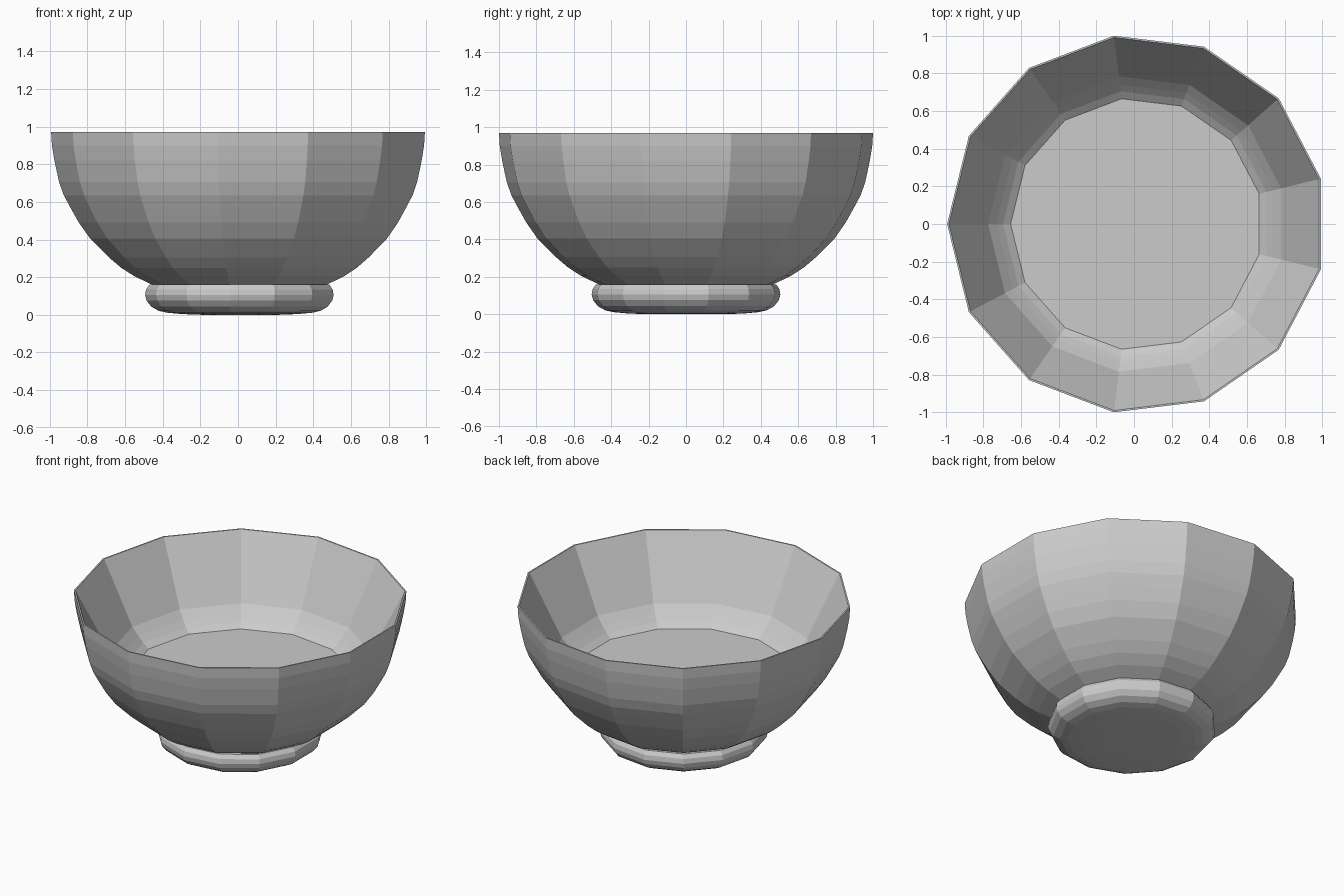
import bpy, bmesh
from math import cos, sin, pi

if "Cube" in bpy.data.objects:
    bpy.data.objects.remove(bpy.data.objects["Cube"])

SIDES = 13
AXIS_X = 0.0146  # odd-sided shape: shift the axis so its bounds are centred


def lathe(name, profile, cap_start=False, cap_end=False):
    """Revolve (radius, z) points into a faceted 13-sided shell."""
    bm = bmesh.new()
    rings = [[bm.verts.new((AXIS_X + r * cos(pi + 2 * pi * i / SIDES),
                            r * sin(pi + 2 * pi * i / SIDES), z))
              for i in range(SIDES)] for r, z in profile]
    for a, b in zip(rings, rings[1:]):
        for i in range(SIDES):
            j = (i + 1) % SIDES
            bm.faces.new((a[i], a[j], b[j], b[i]))
    if cap_start:
        bm.faces.new(rings[0][::-1])
    if cap_end:
        bm.faces.new(rings[-1])
    mesh = bpy.data.meshes.new(name)
    bm.to_mesh(mesh)
    bm.free()
    obj = bpy.data.objects.new(name, mesh)
    bpy.context.collection.objects.link(obj)
    return obj


# Bowl: outer wall up to the thin rim, then down the inner wall to the floor
lathe("bowl", [
    (0.47, 0.16), (0.565, 0.205), (0.635, 0.25), (0.70, 0.305),
    (0.80, 0.405), (0.86, 0.49), (0.905, 0.57), (0.94, 0.635),
    (0.965, 0.705), (0.99, 0.82), (1.003, 0.90), (1.0073, 0.97),
    (0.998, 0.97), (0.79, 0.575), (0.745, 0.525), (0.71, 0.49), (0.67, 0.46),
], cap_start=True, cap_end=True)

# Rounded foot under the bowl
lathe("foot", [
    (0.20, 0.0), (0.31, 0.004), (0.39, 0.011), (0.435, 0.021), (0.475, 0.043),
    (0.50, 0.075), (0.508, 0.105), (0.503, 0.135), (0.485, 0.16),
], cap_start=True, cap_end=True)
